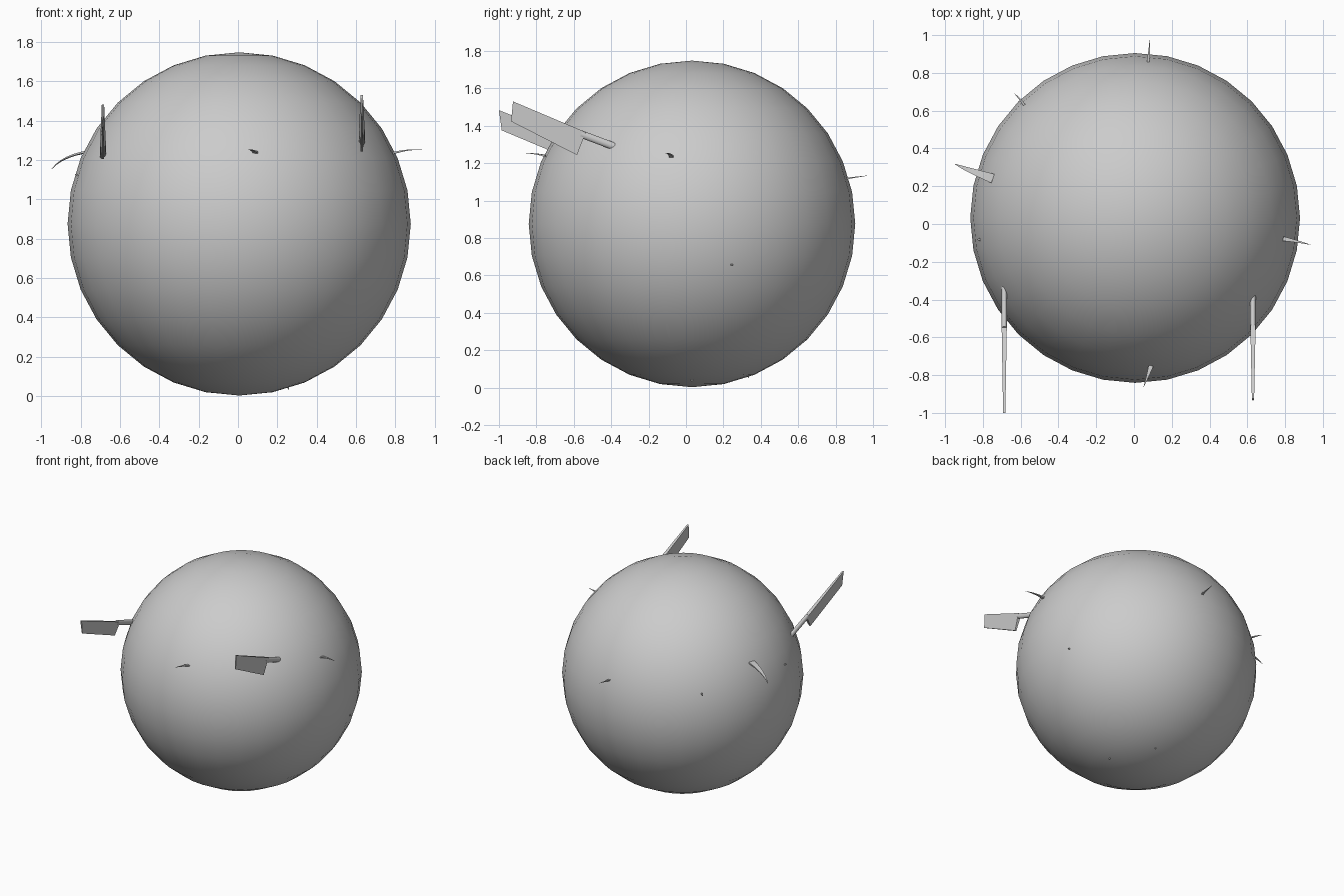
import bpy, bmesh
from mathutils import Vector

if "Cube" in bpy.data.objects:
    bpy.data.objects.remove(bpy.data.objects["Cube"])

C = Vector((0.006, 0.032, 0.875))
R = 0.873


def finish(name, bm):
    bmesh.ops.recalc_face_normals(bm, faces=bm.faces)
    me = bpy.data.meshes.new(name)
    bm.to_mesh(me)
    bm.free()
    ob = bpy.data.objects.new(name, me)
    bpy.context.collection.objects.link(ob)
    return ob


def loft(bm, rings):
    rows = [[bm.verts.new(p) for p in r] for r in rings]
    n = len(rows[0])
    for a, b in zip(rows, rows[1:]):
        for i in range(n):
            j = (i + 1) % n
            bm.faces.new((a[i], a[j], b[j], b[i]))
    bm.faces.new(rows[0][::-1])
    bm.faces.new(rows[-1])


# round body
bpy.ops.mesh.primitive_uv_sphere_add(segments=32, ring_count=16, radius=R, location=C)
body = bpy.context.object
body.name = "round_body"
bpy.ops.object.shade_smooth()


# side blade: thick spine, thin cutting edge; profile points are (y, z)
def blade(name, x, tip_top, spine_end, heel, tip_low):
    bm = bmesh.new()

    def section(top, low, w):
        return [(x - w, *top), (x + w, *top), (x + w * 0.4, *low), (x - w * 0.4, *low)]

    loft(bm, [section(tip_top, tip_low, 0.006), section(spine_end, heel, 0.014)])
    finish(name, bm)


# round rod running from the blade into the body
def handle(name, x, start, end, r):
    a, b = Vector((x, *start)), Vector((x, *end))
    bpy.ops.mesh.primitive_cylinder_add(vertices=12, radius=r, depth=(b - a).length,
                                        location=(a + b) / 2)
    ob = bpy.context.object
    ob.name = name
    ob.rotation_euler = (b - a).to_track_quat('Z', 'Y').to_euler()
    ob.scale = (0.75, 1, 1)
    bpy.ops.object.shade_smooth_by_angle()


blade("right_blade", 0.63, (-0.925, 1.53), (-0.535, 1.365), (-0.583, 1.243), (-0.935, 1.423))
handle("right_handle", 0.63, (-0.56, 1.355), (-0.36, 1.28), 0.02)
blade("left_blade", -0.687, (-1.0, 1.483), (-0.525, 1.295), (-0.58, 1.205), (-0.985, 1.375))
handle("left_handle", -0.687, (-0.55, 1.295), (-0.29, 1.2), 0.02)


# thin curved spine, root to tip, tapering
def spike(name, pts, width, thick):
    bm = bmesh.new()
    p0, p1, p2 = (Vector(p) for p in pts)
    side = (p2 - p0).cross(Vector((0, 0, 1))).normalized()
    up = side.cross((p2 - p0).normalized())
    rings = []
    for k in range(7):
        t = k / 6
        p = p0 * (1 - t) ** 2 + p1 * 2 * t * (1 - t) + p2 * t * t
        s, u = side * width / 2 * (1 - 0.95 * t), up * thick / 2 * (1 - 0.9 * t)
        rings.append([p + s + u, p - s + u, p - s - u, p + s - u])
    loft(bm, rings)
    finish(name, bm)


spike("left_spike", [(-0.745, 0.24, 1.245), (-0.89, 0.29, 1.225), (-0.947, 0.317, 1.155)], 0.05, 0.012)
spike("right_spike", [(0.79, -0.078, 1.235), (0.86, -0.09, 1.256), (0.935, -0.11, 1.252)], 0.024, 0.01)
spike("front_spike", [(0.09, -0.75, 1.238), (0.075, -0.80, 1.252), (0.05, -0.865, 1.254)], 0.026, 0.01)
spike("back_spike", [(0.075, 0.855, 1.118), (0.08, 0.91, 1.125), (0.083, 0.975, 1.134)], 0.016, 0.009)
spike("back_left_spike", [(-0.58, 0.63, 1.10), (-0.61, 0.67, 1.11), (-0.635, 0.692, 1.115)], 0.014, 0.009)

# spike points that barely break the surface
for name, d in {"left_nub": (-0.83, -0.115, 0.25), "right_nub": (0.80, 0.21, -0.215),
                "lower_nub": (0.25, 0.0, -0.835), "base_nub": (0.07, 0.30, -0.81)}.items():
    v = Vector(d).normalized()
    spike(name, [C + v * (R - 0.02), C + v * R, C + v * (R + 0.008)], 0.022, 0.014)
